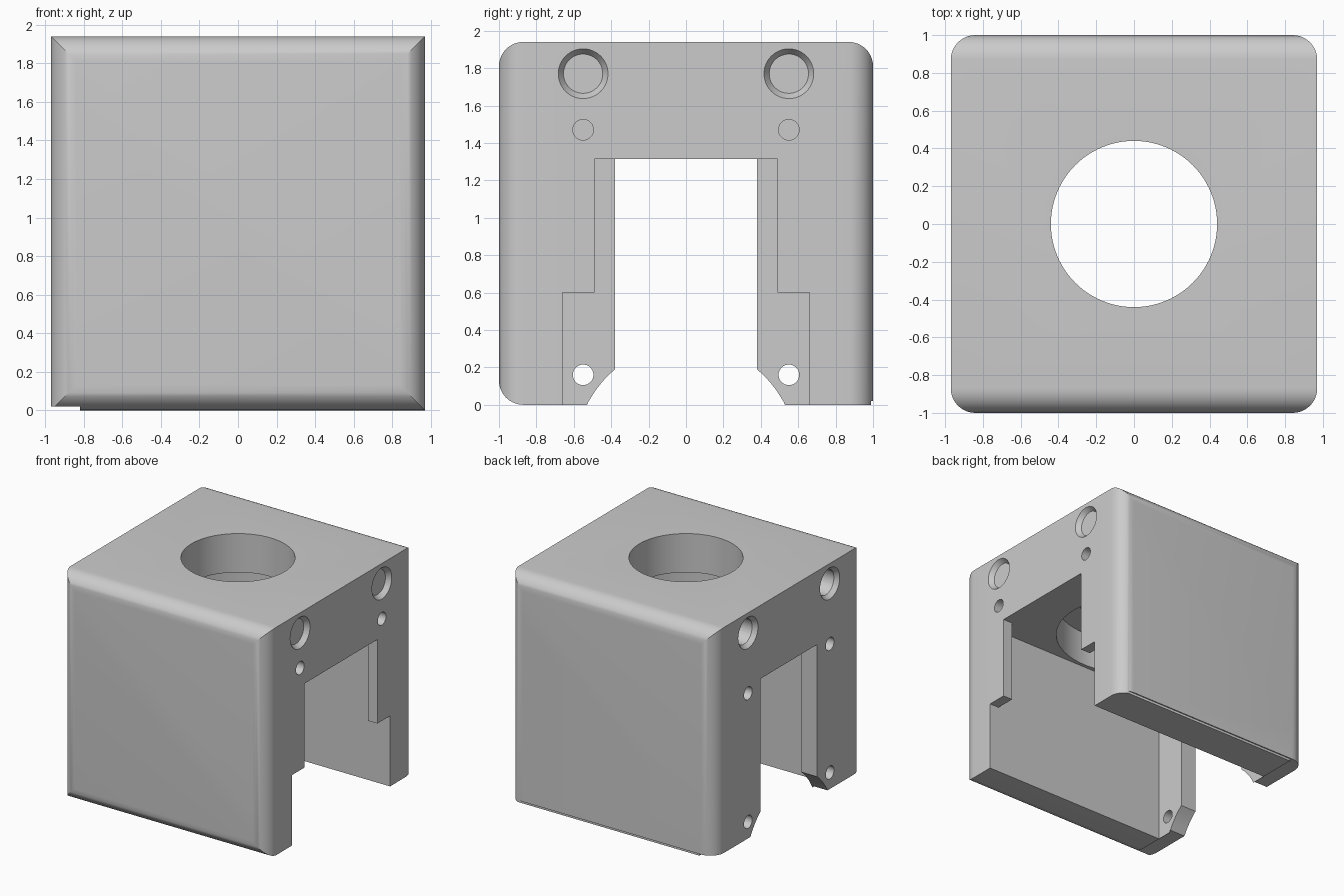
import bpy
import bmesh
from math import sin, cos, pi, sqrt

cube = bpy.data.objects.get("Cube")
if cube:
    bpy.data.objects.remove(cube, do_unlink=True)


def prism(name, pts, axis, lo, hi):
    """Extrude a 2D outline along x (points are y, z) or z (points are x, y)."""
    bm = bmesh.new()
    place = (lambda p, d: (d, *p)) if axis == "x" else (lambda p, d: (*p, d))
    face = bm.faces.new([bm.verts.new(place(p, lo)) for p in pts])
    moved = bmesh.ops.extrude_face_region(bm, geom=[face])["geom"]
    shift = (hi - lo, 0, 0) if axis == "x" else (0, 0, hi - lo)
    bmesh.ops.translate(bm, vec=shift,
                        verts=[v for v in moved if isinstance(v, bmesh.types.BMVert)])
    bmesh.ops.recalc_face_normals(bm, faces=bm.faces)
    mesh = bpy.data.meshes.new(name)
    bm.to_mesh(mesh)
    bm.free()
    obj = bpy.data.objects.new(name, mesh)
    bpy.context.collection.objects.link(obj)
    return obj


def circle(cx, cy, r, n=48):
    return [(cx + r * cos(2 * pi * i / n), cy + r * sin(2 * pi * i / n)) for i in range(n)]


def corner(cx, cy, r, start, n=10):
    angles = [start + pi / 2 * i / n for i in range(n + 1)]
    return [(cx + r * cos(a), cy + r * sin(a)) for a in angles]


def rect(a, b, c, d):
    return [(a, c), (b, c), (b, d), (a, d)]


def combine(tool, operation="DIFFERENCE"):
    """Apply a boolean to the housing and drop the tool."""
    mod = housing.modifiers.new("cut", "BOOLEAN")
    mod.operation, mod.solver, mod.object = operation, "EXACT", tool
    bpy.context.view_layer.objects.active = housing
    bpy.ops.object.modifier_apply(modifier=mod.name)
    bpy.data.objects.remove(tool, do_unlink=True)


def cone(name, x_out, x_in, y, z, r_out, r_in):
    """Countersink whose rim lies on a side face."""
    obj = prism(name, circle(y, z, 1), "x", 0, 1)
    for v in obj.data.vertices:
        outer = v.co.x < 0.5
        r = r_out if outer else r_in
        v.co = (x_out if outer else x_in, y + (v.co.y - y) * r, z + (v.co.z - z) * r)
    bm = bmesh.new()
    bm.from_mesh(obj.data)
    bmesh.ops.recalc_face_normals(bm, faces=bm.faces)
    bm.to_mesh(obj.data)
    bm.free()
    return obj


W, H, R = 0.97, 1.94, 0.13      # half width, height, fillet radius
CEILING = 1.315

# Outer body: rounded plan crossed with a rounded side outline
plan = (corner(W - R, 1 - R, R, 0) + corner(R - W, 1 - R, R, pi / 2)
        + corner(R - W, R - 1, R, pi) + corner(W - R, R - 1, R, 1.5 * pi))
side = (corner(1 - R, H - R, R, 0) + corner(R - 1, H - R, R, pi / 2)
        + corner(R - 1, R, R, pi) + [(0.99, 0), (0.99, 0.02), (1, 0.02)])
housing = prism("housing", plan, "z", -0.1, H + 0.1)
combine(prism("side_outline", side, "x", -1.2, 1.2), "INTERSECT")

# Inner cavity between the front and back walls
combine(prism("cavity", rect(-0.66, 0.66, -0.2, CEILING), "x", -0.82, 0.88))

# Stepped opening on the left side
half = [(0.66, -0.2), (0.66, 0.6), (0.49, 0.6), (0.49, CEILING)]
combine(prism("stepped_opening", half + [(-y, z) for y, z in reversed(half)], "x", 0.3, 1.2))

# Narrow opening on the right side, flared by an arc at the bottom
arc_z, arc_r = -0.266, 0.593
flare = [(y, arc_z + sqrt(arc_r ** 2 - y ** 2)) for y in (0.55, 0.52, 0.485, 0.45, 0.415, 0.38)]
half = flare + [(0.38, CEILING)]
combine(prism("narrow_opening", half + [(-y, z) for y, z in reversed(half)], "x", -1.2, -0.4))
combine(prism("flange_base", rect(-1.2, 1.2, -0.2, 0.02), "x", -1.2, -0.82))

# Top bore with a wider recess beneath
combine(prism("top_bore", circle(0, 0, 0.44, 96), "z", 1.4, 2.2))
combine(prism("wide_recess", circle(0, 0, 0.63, 96), "z", 1.0, 1.61))

# Rod holes with countersinks, and screw holes
for y in (-0.55, 0.55):
    combine(prism("rod_hole", circle(y, 1.77, 0.107), "x", -1.2, 1.2))
    for s in (-1, 1):
        combine(cone("countersink", s * (W + 0.01), s * (W - 0.04), y, 1.77, 0.14, 0.105))
    combine(prism("blind_hole", circle(y, 1.47, 0.055, 32), "x", 0.7, 1.2))
    for z in (0.16, 1.255):
        combine(prism("screw_hole", circle(y, z, 0.055, 32), "x", -1.2, -0.75))

# Single grey finish
grey = bpy.data.materials.new("light_grey")
grey.use_nodes = True
color = (0.6, 0.6, 0.6, 1)
grey.diffuse_color = color
grey.node_tree.nodes["Principled BSDF"].inputs["Base Color"].default_value = color
housing.data.materials.clear()
housing.data.materials.append(grey)
for poly in housing.data.polygons:
    poly.material_index = 0

bpy.ops.object.select_all(action="DESELECT")
housing.select_set(True)
bpy.context.view_layer.objects.active = housing
bpy.ops.object.shade_smooth_by_angle(angle=pi / 6)
